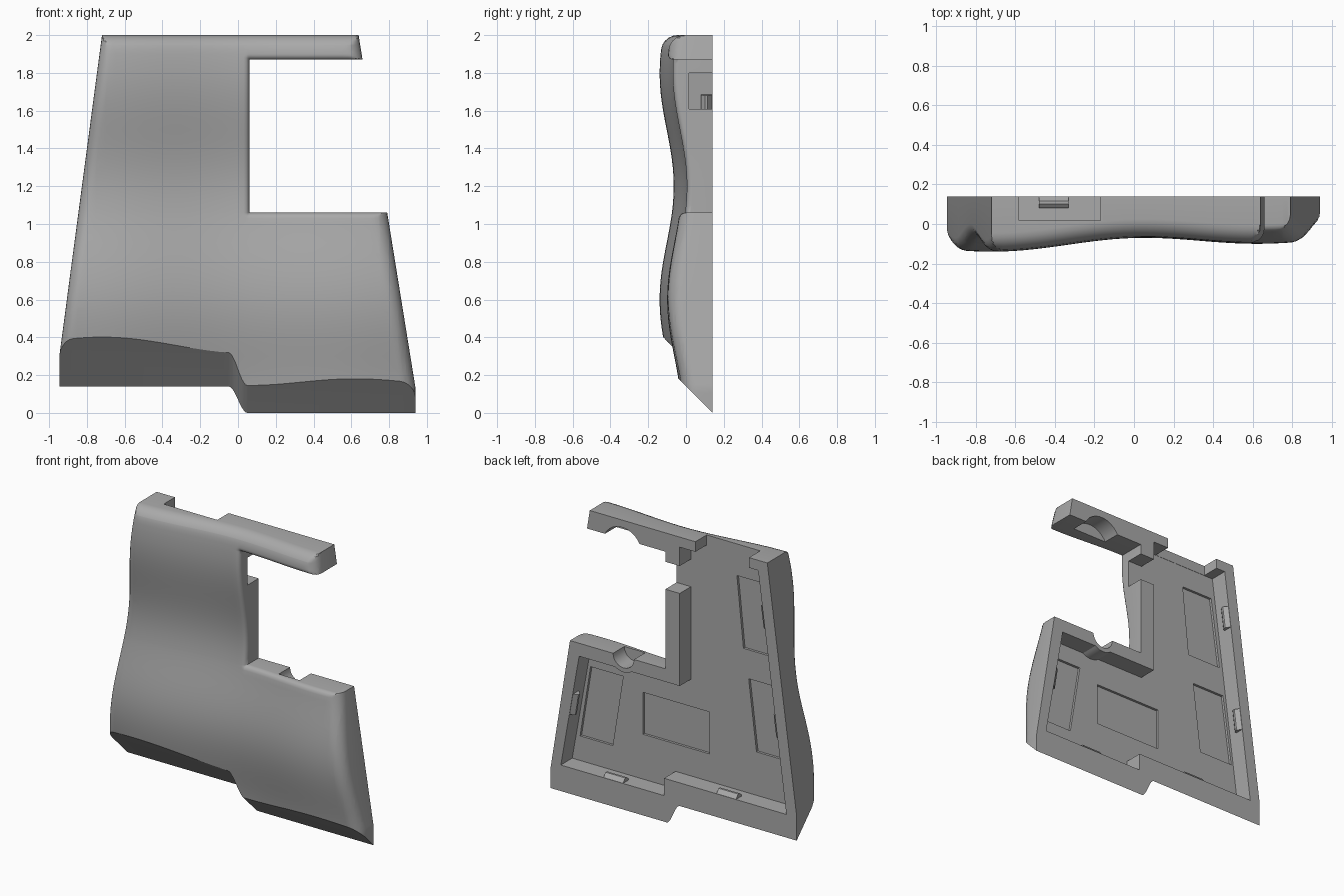
import bpy, bmesh
from math import sin, cos, pi, radians, hypot, atan2
from mathutils import Vector

if "Cube" in bpy.data.objects:
    bpy.data.objects.remove(bpy.data.objects["Cube"], do_unlink=True)

grey = bpy.data.materials.new("plain_grey")
grey.use_nodes = True
grey.diffuse_color = (0.4, 0.4, 0.4, 1)
grey.node_tree.nodes["Principled BSDF"].inputs["Base Color"].default_value = (0.4, 0.4, 0.4, 1)

BACK, FLOOR = 0.14, 0.015


def make_object(name, bm):
    bmesh.ops.recalc_face_normals(bm, faces=bm.faces[:])
    mesh = bpy.data.meshes.new(name)
    bm.to_mesh(mesh)
    bm.free()
    mesh.materials.append(grey)
    obj = bpy.data.objects.new(name, mesh)
    bpy.context.collection.objects.link(obj)
    return obj


def prism(name, points, y0, y1, rise=0.0):
    """Extrude an x-z outline from y0 to y1, optionally sliding it upward."""
    bm = bmesh.new()
    face = bm.faces.new([bm.verts.new((x, y0, z)) for x, z in points])
    out = bmesh.ops.extrude_face_region(bm, geom=[face])["geom"]
    moved = [v for v in out if isinstance(v, bmesh.types.BMVert)]
    bmesh.ops.translate(bm, verts=moved, vec=(0, y1 - y0, rise))
    return make_object(name, bm)


def box_points(x0, x1, z0, z1):
    return [(x0, z0), (x1, z0), (x1, z1), (x0, z1)]


def arc(cx, cz, r, a0, a1, n):
    return [(cx + r * cos(radians(a0 + (a1 - a0) * i / n)),
             cz + r * sin(radians(a0 + (a1 - a0) * i / n))) for i in range(n + 1)]


# Outline edges: point on the edge, outward normal, rounding radius
left_n = Vector((-1.73, 0, 0.23)).normalized()
right_n = Vector((0.93, 0, 0.15)).normalized()
edges = [
    (Vector((-0.72, 0, 2)), left_n, 0.06),
    (Vector((-0.945, 0, 0)), Vector((-1, 0, 0)), 0.06),
    (Vector((0.79, 0, 1.06)), right_n, 0.075),
    (Vector((0.94, 0, 0)), Vector((1, 0, 0)), 0.075),
    (Vector((0, 0, 2)), Vector((0, 0, 1)), 0.075),
]
NX, NZ0, NZ1, NR = 0.06, 1.06, 1.87, 0.03
notch = [
    (Vector((NX, 0, 0)), Vector((1, 0, 0)), NR),
    (Vector((0, 0, NZ0)), Vector((0, 0, 1)), NR),
    (Vector((0, 0, NZ1)), Vector((0, 0, -1)), NR),
]


def wave(x, z):
    """Front surface, rippling both across and up."""
    if x < 0.05:
        fx = -0.14 + 0.035 * (1 - cos(pi * (x + 0.72) / 0.77))
    else:
        fx = -0.10 + 0.015 * (1 - cos(pi * (x - 0.62) / 0.57))
    return fx + 0.0375 * (1 - cos(2 * pi * (z - 0.6) / 1.2))


def rounding(d, r):
    d = min(max(d, 0), r)
    return r - (r * r - (r - d) ** 2) ** 0.5


def front_y(co):
    drops = [rounding((p - co).dot(n), r) for p, n, r in edges]
    dx = max(NX - co.x, 0)
    dz = max(NZ0 - co.z, co.z - NZ1, 0)
    drops.append(rounding(hypot(dx, dz), NR))
    return wave(co.x, co.z) + max(drops)


# Main body: flat sheet trimmed to the outline, shaped, then extruded to the back
bm = bmesh.new()
bmesh.ops.create_grid(bm, x_segments=44, y_segments=44, size=1.1)
for v in bm.verts:
    v.co = Vector((v.co.x, 0, v.co.y + 1.0))


def cut(point, normal, clear):
    bmesh.ops.bisect_plane(bm, geom=bm.verts[:] + bm.edges[:] + bm.faces[:], dist=1e-5,
                           plane_co=point, plane_no=normal, clear_outer=clear)


for p, n, r in edges:
    cut(p, n, True)
for p, n, r in edges + notch:
    for step in range(0, 91, 18):
        cut(p - n * r * (1 - cos(radians(step))), n, False)
hole = []
for f in bm.faces:
    c = f.calc_center_median()
    if c.x > NX and NZ0 < c.z < NZ1:
        hole.append(f)
bmesh.ops.delete(bm, geom=hole, context="FACES")
bmesh.ops.remove_doubles(bm, verts=bm.verts[:], dist=0.0005)
geom = bmesh.ops.extrude_face_region(bm, geom=bm.faces[:])["geom"]
back_verts = {v for v in geom if isinstance(v, bmesh.types.BMVert)}
for v in bm.verts:
    v.co.y = BACK if v in back_verts else front_y(v.co)
bmesh.ops.dissolve_faces(bm, faces=[f for f in bm.faces if all(v in back_verts for v in f.verts)],
                         use_verts=True)
body = make_object("cover_body", bm)

# Sloped underside with a rounded step in the middle
step_curve = [(-0.05 + 0.1 * t / 10, 0.07 + 0.07 * cos(pi * t / 10)) for t in range(11)]
under = [(-1.2, 0.14)] + step_curve + [(1.2, 0), (1.2, -0.8), (-1.2, -0.8)]
cutters = [prism("underside_cutter", [(x, z - 0.2) for x, z in under], BACK + 0.2, BACK - 0.8, 1.0)]

# Hollow back with a curved boss around the lower cable groove
cavity = [(-0.65, 1.93), (-0.05, 1.93), (-0.05, 0.97)]
cavity += arc(0.38, 1.06, 0.11, 235, 305, 10)
cavity += [(0.72, 0.97), (0.86, 0.18), (0.07, 0.18), (0.07, 0.30), (-0.866, 0.30)]
cutters.append(prism("cavity_cutter", cavity, FLOOR, 0.4))

# Openings in the walls
cutters.append(prism("top_gap_cutter", box_points(-0.58, -0.17, 1.88, 2.2), FLOOR + 0.002, 0.4))
cutters.append(prism("side_gap_cutter", box_points(-0.1, 0.2, 1.61, 1.8), FLOOR + 0.002, 0.4))
cutters.append(prism("lower_groove_cutter", arc(0.38, 1.06, 0.08, 0, 345, 23), FLOOR + 0.002, 0.4))
cutters.append(prism("arm_groove_cutter", arc(0.39, 1.80, 0.15, 0, 348, 29), FLOOR + 0.002, 0.4))

# Shallow pockets in the floor
pockets = [
    box_points(-0.19, 0.32, 0.49, 0.78),
    [(-0.40, 1.78), (-0.64, 1.78), (-0.71, 1.29), (-0.45, 1.29)],
    [(-0.49, 1.09), (-0.74, 1.09), (-0.81, 0.60), (-0.55, 0.60)],
    [(0.47, 0.85), (0.72, 0.85), (0.80, 0.35), (0.55, 0.35)],
]
for pts in pockets:
    cutters.append(prism("pocket_cutter", pts, FLOOR - 0.017, FLOOR + 0.03))

bpy.context.view_layer.objects.active = body
for c in cutters:
    c.hide_render = True
    mod = body.modifiers.new(c.name, "BOOLEAN")
    mod.operation = "DIFFERENCE"
    mod.solver = "EXACT"
    mod.object = c
    bpy.ops.object.modifier_apply(modifier=mod.name)
    bpy.data.objects.remove(c, do_unlink=True)

bpy.ops.object.select_all(action="DESELECT")
body.select_set(True)
bpy.ops.object.shade_smooth_by_angle(angle=radians(30))


# Snap clips: a ridged wedge on the inside of each wall
def clip(name, x, z, along):
    bm = bmesh.new()
    profile = [(-0.02, 0.08), (0.012, 0.08), (0.028, 0.10), (0.028, 0.115), (0.0, 0.138), (-0.02, 0.138)]
    face = bm.faces.new([bm.verts.new((-0.075, y, h)) for h, y in profile])
    out = bmesh.ops.extrude_face_region(bm, geom=[face])["geom"]
    bmesh.ops.translate(bm, verts=[v for v in out if isinstance(v, bmesh.types.BMVert)], vec=(0.15, 0, 0))
    obj = make_object(name, bm)
    obj.location = (x, 0, z)
    obj.rotation_euler.y = along


lean_left = atan2(0.23, 1.73)
lean_right = atan2(0.15, 0.93)
clip("bottom_clip_right", -0.405, 0.30, 0)
clip("bottom_clip_left", 0.46, 0.18, 0)
for name, z in (("upper_side_clip", 1.61), ("lower_side_clip", 0.88)):
    clip(name, -0.65 - (1.93 - z) * 0.1325, z, pi / 2 + lean_left)
clip("left_side_clip", 0.72 + (0.97 - 0.62) * 0.177, 0.62, -pi / 2 - lean_right)
